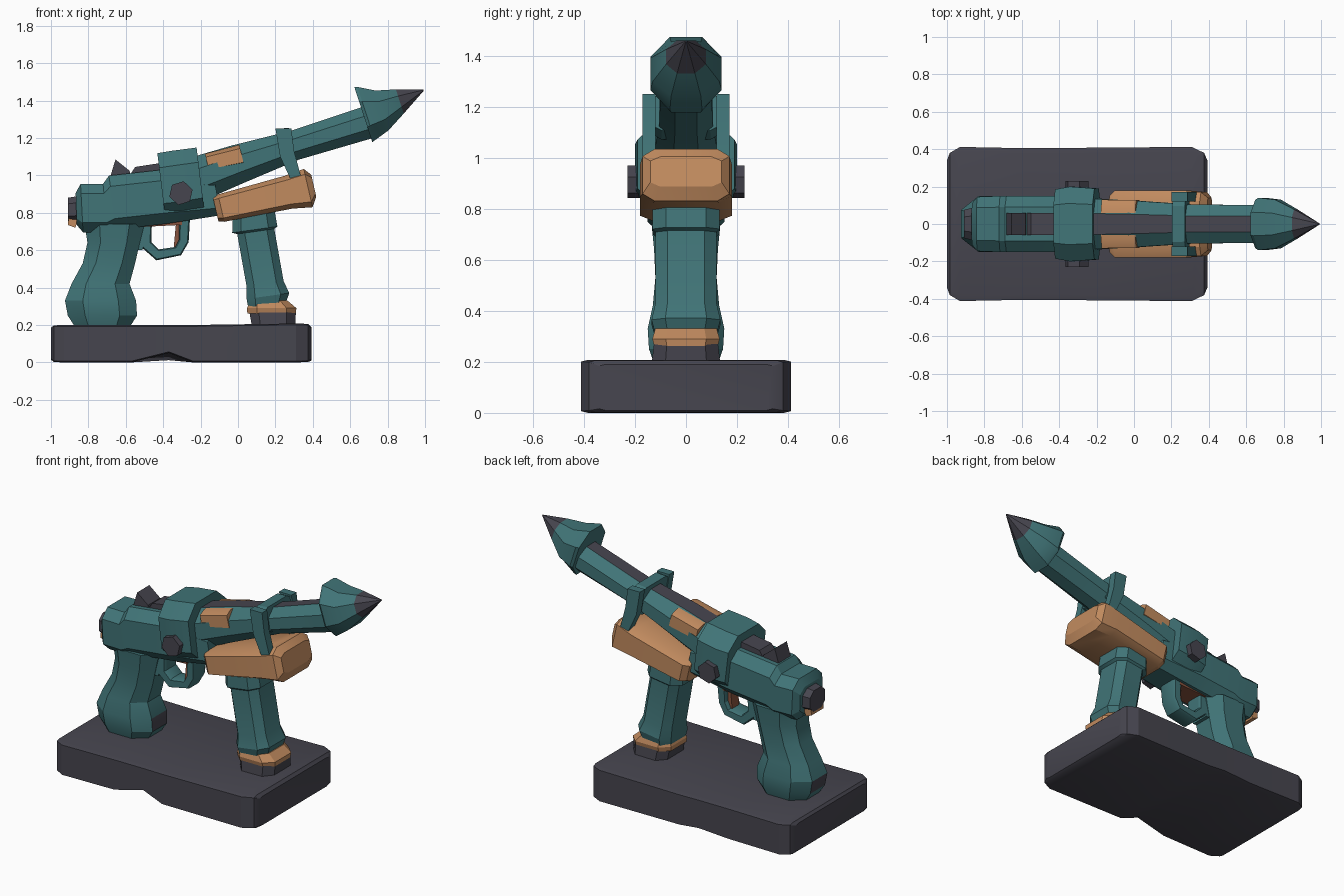
import bpy, bmesh, math
from mathutils import Vector


def material(name, rgb):
    m = bpy.data.materials.new(name)
    m.diffuse_color = (*rgb, 1)
    return m


TEAL = material("teal", (0.052, 0.175, 0.185))
GREY = material("charcoal", (0.062, 0.06, 0.078))
ORANGE = material("copper orange", (0.54, 0.26, 0.115))
RUST = material("rust brown", (0.25, 0.09, 0.05))


def finish(name, bm, mats, rule=None):
    """Turn a bmesh into an object; rule(face) picks the material slot."""
    bmesh.ops.recalc_face_normals(bm, faces=bm.faces[:])
    bm.normal_update()
    if rule:
        for f in bm.faces:
            f.material_index = int(rule(f))
    me = bpy.data.meshes.new(name)
    bm.to_mesh(me)
    bm.free()
    for m in mats:
        me.materials.append(m)
    ob = bpy.data.objects.new(name, me)
    bpy.context.collection.objects.link(ob)
    bpy.ops.object.select_all(action='DESELECT')
    ob.select_set(True)
    bpy.context.view_layer.objects.active = ob
    bpy.ops.object.shade_smooth_by_angle(angle=math.radians(25))
    return ob


def loft(name, sections, angle, mats, k=0.5, rule=None, tweak=None):
    """Chamfered tube through sections (x, z, half height, half width)
    that lie square to a direction tilted by angle in the xz plane."""
    bm = bmesh.new()
    rings = []
    for i, (x, z, hn, hy) in enumerate(sections):
        a = math.radians(angle[i] if isinstance(angle, list) else angle)
        n, y = Vector((-math.sin(a), 0, math.cos(a))), Vector((0, 1, 0))
        shape = [(k, 1), (1, k), (1, -k), (k, -1), (-k, -1), (-1, -k), (-1, k), (-k, 1)]
        rings.append([bm.verts.new(Vector((x, 0, z)) + y * (u * hy) + n * (v * hn))
                      for u, v in shape])
    for r, s in zip(rings, rings[1:]):
        for i in range(8):
            j = (i + 1) % 8
            bm.faces.new((r[i], r[j], s[j], s[i]))
    bm.faces.new(rings[0])
    bm.faces.new(rings[-1])
    if tweak:
        for v in bm.verts:
            tweak(v)
    return finish(name, bm, mats, rule)


def prism(name, profile, y0, y1, mats, mirror=False):
    """Extrude an xz profile from y0 to y1, optionally on both sides."""
    bm = bmesh.new()
    for s in ((1, -1) if mirror else (1,)):
        a = [bm.verts.new((x, s * y0, z)) for x, z in profile]
        b = [bm.verts.new((x, s * y1, z)) for x, z in profile]
        bm.faces.new(a)
        bm.faces.new(b)
        for i in range(len(a)):
            j = (i + 1) % len(a)
            bm.faces.new((a[i], a[j], b[j], b[i]))
    return finish(name, bm, mats)


# Display base with a notch along the underside
def notch(v):
    if abs(v.co.x + 0.37) < 0.02 and v.co.z < 0.05:
        v.co.z += 0.05 if v.co.y < 0 else 0.012


loft("base", [(-1.0, 0.1, 0.085, 0.34), (-0.985, 0.1, 0.098, 0.38),
              (-0.93, 0.1, 0.1, 0.412), (-0.57, 0.1, 0.1, 0.405),
              (-0.37, 0.1, 0.1, 0.405), (-0.24, 0.1, 0.1, 0.408),
              (0.31, 0.104, 0.104, 0.412), (0.375, 0.104, 0.102, 0.38),
              (0.392, 0.1, 0.09, 0.34)], 0, [GREY], k=0.93, tweak=notch)

# Rear pistol grip with worn heel and toe
loft("grip", [(-0.725, 0.18, 0.14, 0.12), (-0.725, 0.25, 0.185, 0.145),
              (-0.735, 0.33, 0.19, 0.15), (-0.735, 0.42, 0.155, 0.13),
              (-0.69, 0.53, 0.14, 0.12), (-0.665, 0.64, 0.14, 0.125),
              (-0.66, 0.74, 0.16, 0.135)], 90, [TEAL, GREY],
     rule=lambda f: abs(f.normal.x) > 0.9 and 0.25 < f.calc_center_median().z < 0.33)

# Receiver body
loft("receiver", [(-0.865, 0.82, 0.085, 0.11), (-0.835, 0.825, 0.13, 0.145),
                  (-0.71, 0.825, 0.13, 0.15), (-0.67, 0.855, 0.145, 0.15),
                  (-0.4, 0.885, 0.145, 0.15), (-0.11, 0.885, 0.1, 0.13)],
     [2, 3, 5, 8, 8, 10], [TEAL], k=0.6)
loft("receiver_collar", [(-0.41, 0.945, 0.175, 0.185), (-0.33, 0.955, 0.178, 0.2),
                         (-0.2, 0.975, 0.175, 0.19)], 7, [TEAL], k=0.55)

# Side bosses
boss = [(-0.305 + 0.065 * math.cos(i * math.pi / 3 + 0.3),
         0.905 + 0.065 * math.sin(i * math.pi / 3 + 0.3)) for i in range(6)]
prism("side_bosses", boss, 0.15, 0.23, [GREY], mirror=True)

# Hammer at the back, with copper lower plate
loft("hammer", [(-0.91, 0.815, 0.065, 0.075), (-0.85, 0.82, 0.07, 0.09)], 0, [GREY])
prism("hammer_plate", [(-0.91, 0.735), (-0.87, 0.72), (-0.85, 0.78), (-0.905, 0.78)],
      -0.06, 0.06, [ORANGE])

# Rear sight and top rail
prism("rear_sight", [(-0.69, 0.97), (-0.655, 1.085), (-0.58, 1.025), (-0.57, 0.98)],
      -0.06, 0.06, [GREY])
prism("top_rail", [(-0.58, 1.0), (-0.55, 1.045), (-0.42, 1.065), (-0.4, 1.0)],
      -0.06, 0.06, [GREY])

# Barrel with dark top strip
loft("barrel", [(-0.22, 0.98, 0.12, 0.135), (0.0, 1.06, 0.105, 0.125),
                (0.3, 1.16, 0.08, 0.105), (0.7, 1.285, 0.088, 0.1)], 17,
     [TEAL, GREY], k=0.42, rule=lambda f: f.normal.z > 0.88)

# Spear-like muzzle with dark point
loft("muzzle_tip", [(0.67, 1.325, 0.155, 0.13), (0.685, 1.33, 0.15, 0.14),
                    (0.77, 1.347, 0.112, 0.13), (0.865, 1.395, 0.068, 0.078),
                    (0.992, 1.455, 0.003, 0.003)], 18, [TEAL, GREY], k=0.45,
     rule=lambda f: f.calc_center_median().x > 0.88)

# Copper band over the barrel
loft("barrel_band", [(-0.165, 1.065, 0.052, 0.13), (0.02, 1.107, 0.058, 0.128)], 13,
     [ORANGE], k=0.65)

# Front bracket: saddle over the barrel and side straps
loft("bracket_saddle", [(0.22, 1.16, 0.09, 0.15), (0.285, 1.18, 0.075, 0.145)], 10,
     [TEAL], k=0.65)
prism("bracket_straps", [(0.2, 1.25), (0.285, 1.25), (0.3, 1.13), (0.34, 0.98),
                         (0.3, 0.94), (0.225, 1.1)], 0.12, 0.17, [TEAL], mirror=True)

# Copper handguard under the barrel
loft("handguard", [(-0.12, 0.82, 0.068, 0.15), (-0.09, 0.825, 0.075, 0.18),
                   (0.27, 0.91, 0.09, 0.18), (0.375, 0.932, 0.105, 0.17),
                   (0.405, 0.945, 0.06, 0.14)], 13, [ORANGE], k=0.72)

# Front pillar with top collar, copper ring and dark foot
loft("front_pillar", [(0.155, 0.3, 0.1, 0.12), (0.16, 0.355, 0.115, 0.135),
                      (0.145, 0.42, 0.1, 0.12), (0.095, 0.7, 0.1, 0.12),
                      (0.09, 0.71, 0.122, 0.132), (0.08, 0.83, 0.11, 0.13)],
     98, [TEAL], k=0.6)
loft("pillar_ring", [(0.18, 0.262, 0.13, 0.125), (0.18, 0.29, 0.132, 0.132),
                     (0.165, 0.33, 0.1, 0.12)], 90, [ORANGE], k=0.6)
loft("pillar_foot", [(0.19, 0.19, 0.115, 0.135), (0.185, 0.275, 0.125, 0.125)], 90,
     [GREY], k=0.6)

# Trigger guard and trigger
loft("trigger_guard", [(-0.49, 0.76, 0.03, 0.06), (-0.49, 0.63, 0.03, 0.06),
                       (-0.43, 0.575, 0.03, 0.06), (-0.32, 0.595, 0.027, 0.06),
                       (-0.29, 0.65, 0.027, 0.06), (-0.285, 0.8, 0.03, 0.07)],
     [-90, -62, -12, 35, 75, 90], [TEAL], k=0.75)
prism("grip_web", [(-0.56, 0.74), (-0.56, 0.6), (-0.51, 0.6), (-0.49, 0.74)],
      -0.06, 0.06, [TEAL])
prism("trigger", [(-0.345, 0.6), (-0.31, 0.61), (-0.31, 0.76), (-0.33, 0.76)],
      -0.035, 0.035, [RUST])
prism("trigger_plate", [(-0.5, 0.725), (-0.3, 0.735), (-0.3, 0.78), (-0.5, 0.77)],
      -0.07, 0.07, [RUST])
